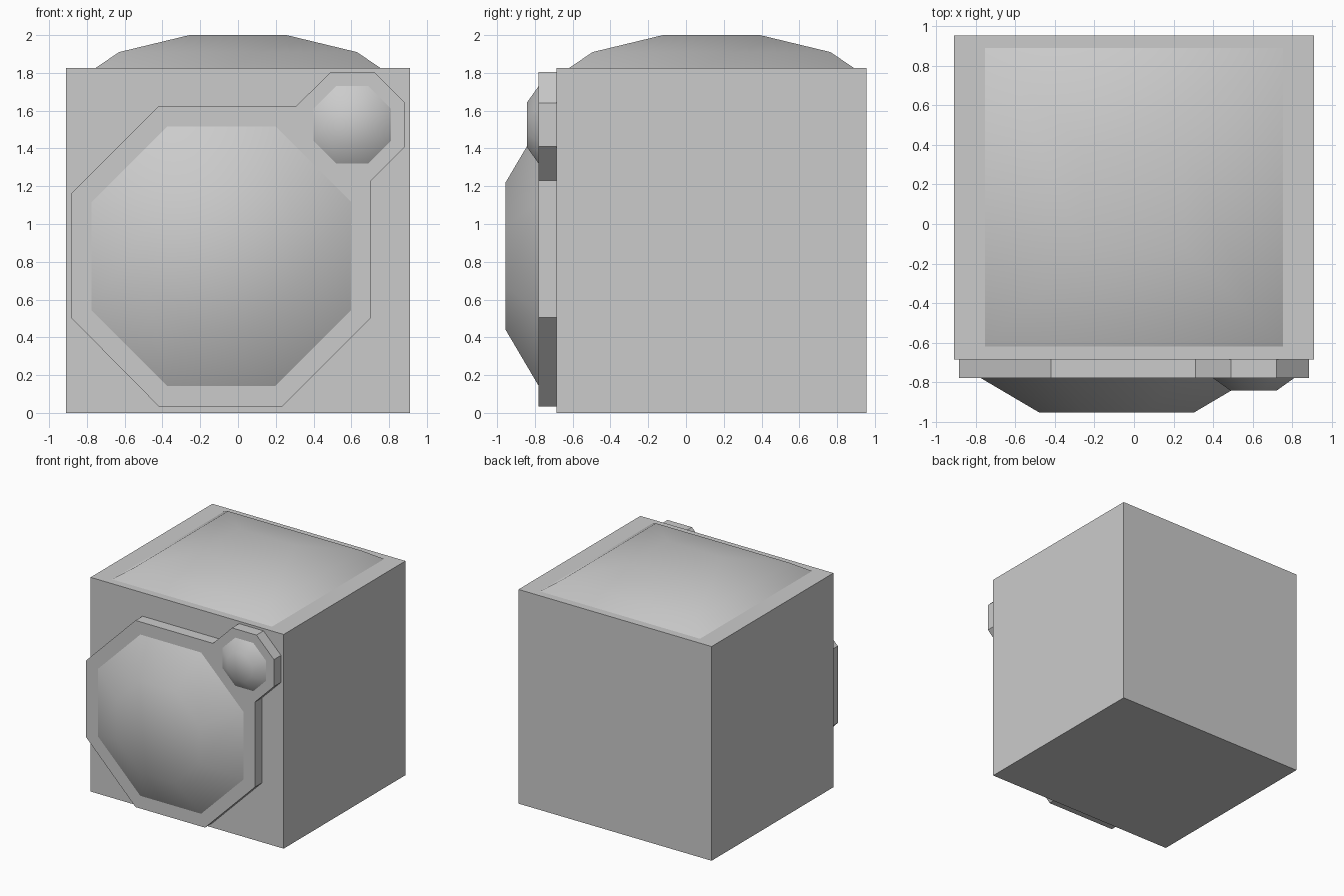
import bpy
import bmesh

if "Cube" in bpy.data.objects:
    bpy.data.objects.remove(bpy.data.objects["Cube"], do_unlink=True)

grey = bpy.data.materials.new("plain grey")
grey.use_nodes = True
colour = (0.6, 0.6, 0.6, 1)
grey.diffuse_color = colour
grey.node_tree.nodes["Principled BSDF"].inputs["Base Color"].default_value = colour


def loft(name, rings, smooth=False, closed_base=True):
    """Join matching rings of points with quads and cap the ends."""
    bm = bmesh.new()
    loops = [[bm.verts.new(p) for p in ring] for ring in rings]
    for low, high in zip(loops, loops[1:]):
        for i in range(len(low)):
            j = (i + 1) % len(low)
            bm.faces.new((low[i], low[j], high[j], high[i]))
    bm.faces.new(loops[-1])
    if closed_base:
        bm.faces.new(list(reversed(loops[0])))
    bmesh.ops.recalc_face_normals(bm, faces=bm.faces)
    for face in bm.faces:
        face.smooth = smooth
    mesh = bpy.data.meshes.new(name)
    bm.to_mesh(mesh)
    bm.free()
    mesh.materials.append(grey)
    obj = bpy.data.objects.new(name, mesh)
    bpy.context.collection.objects.link(obj)
    return obj


def square(half, z, cy):
    return [(sx * half, cy + sy * half, z)
            for sx, sy in ((-1, -1), (1, -1), (1, 1), (-1, 1))]


def octagon(cx, cz, half, y):
    side = half * 0.417
    corners = ((side, half), (half, side), (half, -side), (side, -half),
               (-side, -half), (-half, -side), (-half, side), (-side, half))
    return [(cx + x, y, cz + z) for x, z in corners]


# Main box
front, back, top, half_width = -0.685, 0.955, 1.825, 0.91
base = [(-half_width, front), (half_width, front), (half_width, back), (-half_width, back)]
loft("body", [[(x, y, z) for x, y in base] for z in (0, top)])

# Shallow domed cushion on the top
loft("top_dome", [square(h, z, 0.135) for h, z in
                  ((0.755, top), (0.63, 1.91), (0.257, 2.0))], True, False)

# Raised front plate with a lobe at the upper corner
outline = [(-0.42, 1.625), (0.31, 1.625), (0.49, 1.805), (0.72, 1.805),
           (0.885, 1.64), (0.885, 1.41), (0.705, 1.23), (0.705, 0.505),
           (0.235, 0.035), (-0.42, 0.035), (-0.885, 0.505), (-0.885, 1.16)]
plate = -0.78
loft("front_plate", [[(x, y, z) for x, z in outline] for y in (front, plate)])

# Bulging round windows on the plate
for name, cx, cz, half, tip, tip_y in (
        ("large_lens", -0.088, 0.83, 0.687, 0.39, -0.955),
        ("small_lens", 0.605, 1.525, 0.205, 0.117, -0.843)):
    loft(name, [octagon(cx, cz, half, plate), octagon(cx, cz, tip, tip_y)], True, False)
